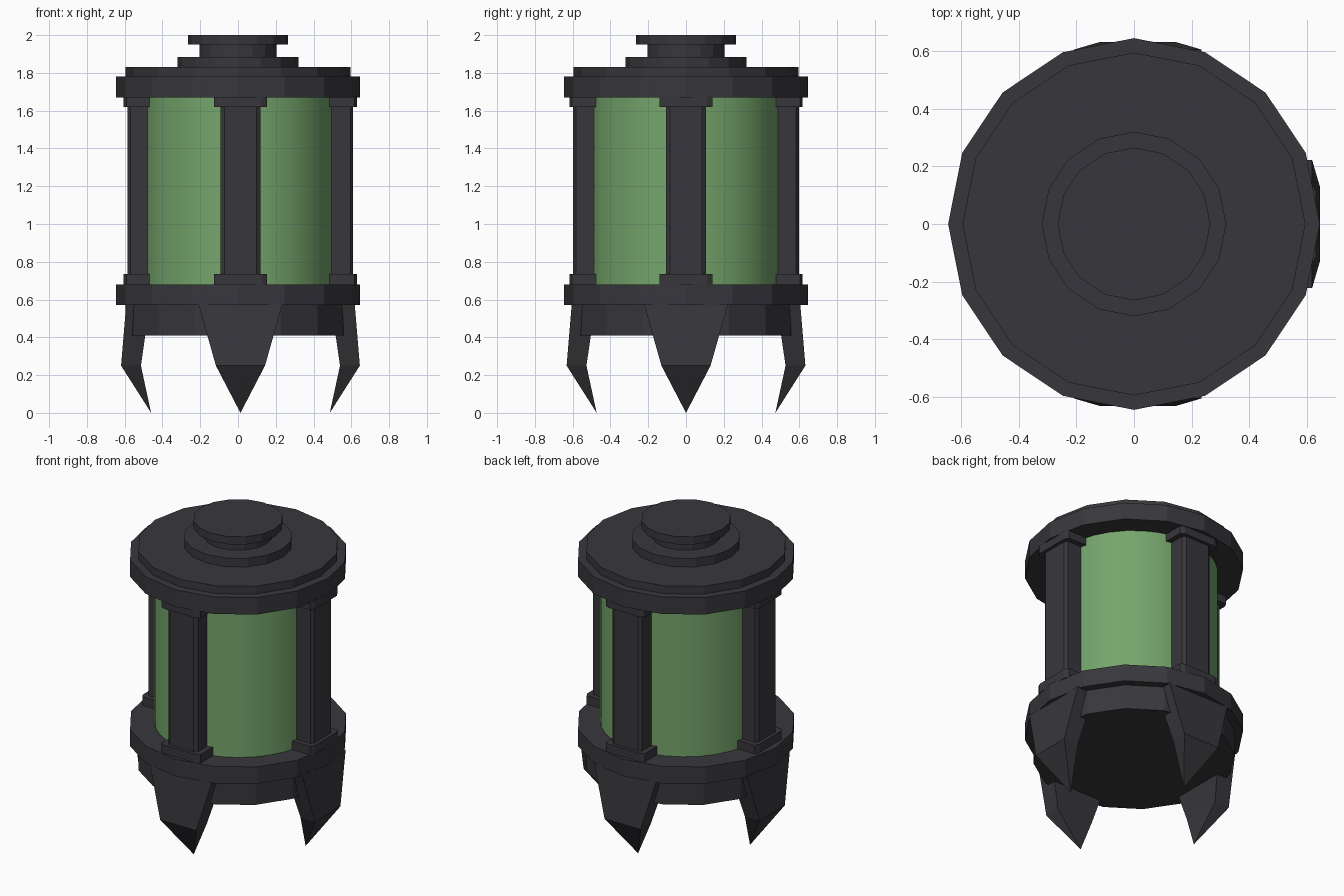
import bpy, bmesh, math
from mathutils import Matrix

if "Cube" in bpy.data.objects:
    bpy.data.objects.remove(bpy.data.objects["Cube"])


def material(name, rgb):
    m = bpy.data.materials.new(name)
    m.diffuse_color = (*rgb, 1)
    m.use_nodes = True
    m.node_tree.nodes["Principled BSDF"].inputs["Base Color"].default_value = m.diffuse_color
    return m


METAL = material("dark metal", (0.039, 0.038, 0.045))
GREEN = material("green glass", (0.178, 0.376, 0.147))
OFF = 0.013   # posts and claws sit slightly off the ring centre


def finish(name, bm, mat):
    bmesh.ops.recalc_face_normals(bm, faces=bm.faces)
    me = bpy.data.meshes.new(name)
    bm.to_mesh(me)
    bm.free()
    me.materials.append(mat)
    ob = bpy.data.objects.new(name, me)
    bpy.context.collection.objects.link(ob)
    return ob


def disc(name, r, z0, z1, mat=METAL, sides=16, x=0.0):
    bm = bmesh.new()
    bmesh.ops.create_cone(bm, cap_ends=True, segments=sides, radius1=r, radius2=r,
                          depth=z1 - z0,
                          matrix=Matrix.Translation((x, 0, (z0 + z1) / 2)))
    return finish(name, bm, mat)


def bridge(bm, loops):
    """Skin a stack of equal-length vertex loops and cap both ends."""
    n = len(loops[0])
    for a, b in zip(loops, loops[1:]):
        for i in range(n):
            j = (i + 1) % n
            bm.faces.new((a[i], a[j], b[j], b[i]))
    bm.faces.new(loops[0])
    bm.faces.new(loops[-1])


def place(bm, k):
    rot = Matrix.Translation((OFF, 0, 0)) @ Matrix.Rotation(k * math.pi / 2, 4, 'Z')
    bmesh.ops.transform(bm, matrix=rot, verts=bm.verts)


def post(name, k, z0, z1, outer, half, chamfer):
    # chamfered bar whose outer face points along local +x
    sec = [(0.42, -half), (outer - 0.015, -half), (outer, -half + chamfer),
           (outer, half - chamfer), (outer - 0.015, half), (0.42, half)]
    bm = bmesh.new()
    bridge(bm, [[bm.verts.new((x, y, z)) for x, y in sec] for z in (z0, z1)])
    place(bm, k)
    finish(name, bm, METAL)


def claw(name, k):
    # tapering claw: (height, outer radius, inner radius, half width)
    bm = bmesh.new()
    loops = []
    for z, ro, ri, w in ((0.25, 0.632, 0.527, 0.13), (0.575, 0.605, 0.48, 0.222)):
        loops.append([bm.verts.new(p) for p in
                      ((ro, -w, z), (ro, w, z), (ri, w, z), (ri, -w, z))])
    low, top = loops
    tip = bm.verts.new((0.473, 0, 0))
    for i in range(4):
        j = (i + 1) % 4
        bm.faces.new((low[i], low[j], top[j], top[i]))
        bm.faces.new((low[j], low[i], tip))
    bm.faces.new(top)
    place(bm, k)
    finish(name, bm, METAL)


# stacked rings and lid
disc("base_plinth", 0.595, 0.41, 0.575)
disc("base_ring", 0.645, 0.57, 0.68)
disc("top_ring", 0.645, 1.67, 1.78)
disc("lid_plate", 0.595, 1.775, 1.83)
disc("lid_step", 0.32, 1.825, 1.885)
disc("cap_neck", 0.203, 1.88, 1.955)
disc("cap_knob", 0.265, 1.95, 2.0)

# glass body
glass = disc("glass_tank", 0.5, 0.675, 1.675, GREEN, 32, 0.008)
bpy.context.view_layer.objects.active = glass
glass.select_set(True)
bpy.ops.object.shade_smooth_by_angle(angle=math.radians(30))

# four posts with feet and capitals, four claws
for k, side in enumerate(("right", "back", "left", "front")):
    post(side + "_post", k, 0.7, 1.65, 0.597, 0.106, 0.021)
    post(side + "_post_foot", k, 0.675, 0.735, 0.618, 0.14, 0.028)
    post(side + "_post_capital", k, 1.62, 1.675, 0.618, 0.14, 0.028)
    claw(side + "_claw", k)
